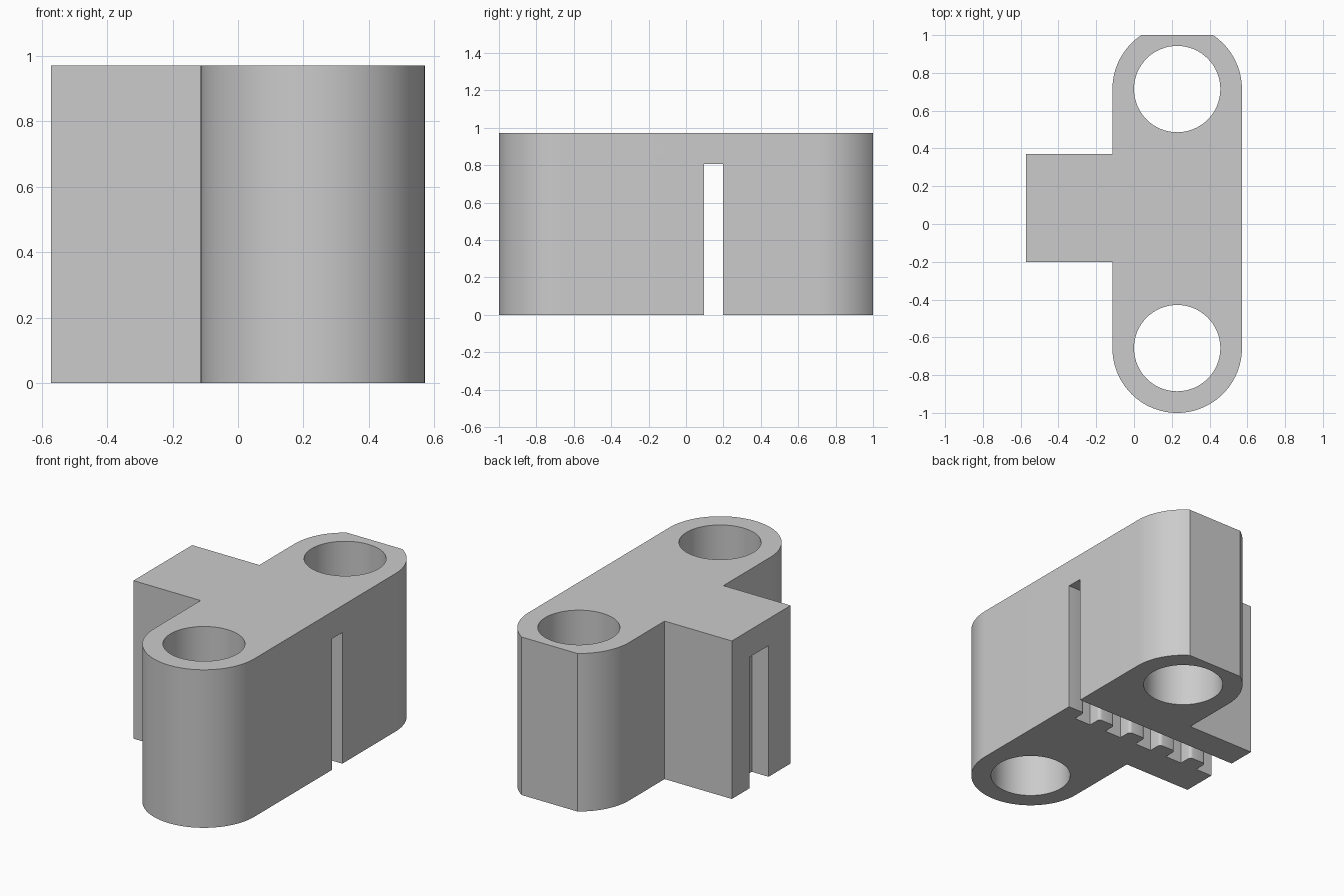
import bpy, bmesh
from math import sin, cos, asin, pi

if "Cube" in bpy.data.objects:
    bpy.data.objects.remove(bpy.data.objects["Cube"])

MM = 2 / 17.5                  # one millimetre in scene units
HEIGHT = 8.5 * MM
HALF_X = 5 * MM
EYE_X, EYE_R, HOLE_R = 2 * MM, 3 * MM, 2 * MM
FRONT_Y = -1 + EYE_R
BACK_Y = FRONT_Y + 12 * MM
SLOT_FRONT, SLOT_BACK, SLOT_TOP = 0.097, 0.197, 0.806
PITCH, TOOTH_DEPTH, ROUND = 2 * MM, 0.083, 0.02

grey = bpy.data.materials.new("light grey plastic")
grey.use_nodes = True
colour = (0.6, 0.6, 0.6, 1)
grey.diffuse_color = colour
grey.node_tree.nodes["Principled BSDF"].inputs["Base Color"].default_value = colour


def arc(cx, cy, r, start, end, steps):
    return [(cx + r * cos(start + (end - start) * i / steps),
             cy + r * sin(start + (end - start) * i / steps)) for i in range(steps + 1)]


def prism(name, outline, z0, z1):
    bm = bmesh.new()
    face = bm.faces.new([bm.verts.new((x, y, z0)) for x, y in outline])
    new = bmesh.ops.extrude_face_region(bm, geom=[face])["geom"]
    bmesh.ops.translate(bm, vec=(0, 0, z1 - z0),
                        verts=[v for v in new if isinstance(v, bmesh.types.BMVert)])
    bmesh.ops.recalc_face_normals(bm, faces=bm.faces)
    mesh = bpy.data.meshes.new(name)
    bm.to_mesh(mesh)
    bm.free()
    mesh.materials.append(grey)
    obj = bpy.data.objects.new(name, mesh)
    bpy.context.collection.objects.link(obj)
    return obj


# Body: two rounded ends, the back one trimmed flat, with a side block
trim = asin((1 - BACK_Y) / EYE_R)
outline = arc(EYE_X, FRONT_Y, EYE_R, -pi, 0, 48)
outline += arc(EYE_X, BACK_Y, EYE_R, 0, trim, 16)
outline += arc(EYE_X, BACK_Y, EYE_R, pi - trim, pi, 16)
side_x = EYE_X - EYE_R
outline += [(side_x, 0.371), (-HALF_X, 0.371), (-HALF_X, -0.2), (side_x, -0.2)]
body = prism("clamp_body", outline, 0, HEIGHT)

# Bolt hole cutters
cutters = [prism(name, arc(EYE_X, y, HOLE_R, 0, 2 * pi, 64)[:-1], -0.1, HEIGHT + 0.1)
           for name, y in (("front_hole_cutter", FRONT_Y), ("back_hole_cutter", BACK_Y))]

# Belt slot cutter: straight back wall, toothed front wall with rounded lands
slot = [(HALF_X + 0.1, SLOT_BACK), (-HALF_X - 0.1, SLOT_BACK)]
for i in reversed(range(5)):
    right = HALF_X - i * PITCH
    left = right - PITCH / 2
    end = left - PITCH / 2 - (0.1 if i == 4 else 0)
    low = SLOT_FRONT - TOOTH_DEPTH
    slot += [(end, low), (left, low)]
    slot += arc(left + ROUND, SLOT_FRONT - ROUND, ROUND, pi, pi / 2, 4)
    if i:
        slot += arc(right - ROUND, SLOT_FRONT - ROUND, ROUND, pi / 2, 0, 4)
slot.append((HALF_X + 0.1, SLOT_FRONT))
cutters.append(prism("belt_slot_cutter", slot, -0.1, SLOT_TOP))

# Cut the holes and the slot
for cutter in cutters:
    mod = body.modifiers.new(cutter.name, "BOOLEAN")
    mod.operation, mod.solver, mod.object = "DIFFERENCE", "EXACT", cutter
    cutter.hide_render = True

bpy.ops.object.select_all(action="DESELECT")
body.select_set(True)
bpy.context.view_layer.objects.active = body
for cutter in cutters:
    bpy.ops.object.modifier_apply(modifier=cutter.name)
    bpy.data.objects.remove(cutter)
bpy.ops.object.shade_smooth_by_angle(angle=pi / 6)
